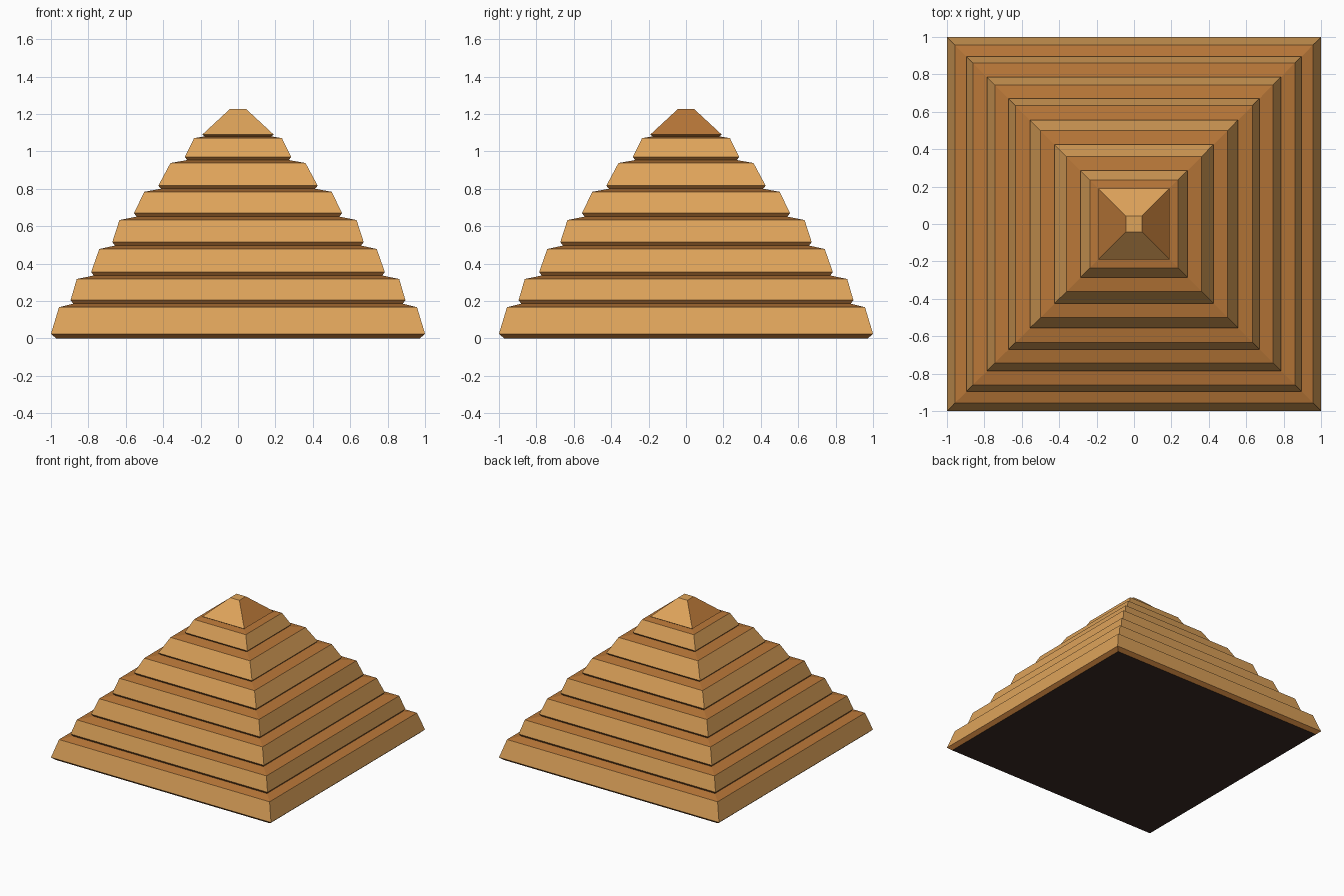
import bpy, bmesh

if "Cube" in bpy.data.objects:
    bpy.data.objects.remove(bpy.data.objects["Cube"])


def material(name, rgb):
    m = bpy.data.materials.new(name)
    lin = [(c / 255 / 12.92) if c < 11 else ((c / 255 + 0.055) / 1.055) ** 2.4 for c in rgb]
    m.diffuse_color = (*lin, 1)
    m.use_nodes = True
    m.node_tree.nodes["Principled BSDF"].inputs["Base Color"].default_value = m.diffuse_color
    return m


MATS = [material("light sandstone", (222, 163, 90)),
        material("orange sandstone", (184, 119, 56)),
        material("dark underside", (58, 43, 38))]
LIGHT, ORANGE, DARK = range(3)

# Each tier: rim z, rim half width, upper edge z, upper half width
TIERS = [(.025, 1.0, .167, .957), (.205, .895, .318, .862), (.355, .785, .478, .742),
         (.515, .672, .633, .634), (.670, .556, .784, .501), (.817, .426, .938, .361),
         (.970, .285, 1.071, .235), (1.090, .191, 1.228, .042)]

# Rings up the outside, with the colour of the band leading to each ring
rings = [(0, .972, None)]
for i, (rz, rw, tz, tw) in enumerate(TIERS):
    rings += [(rz, rw, ORANGE), (tz, tw, LIGHT)]
    if i < len(TIERS) - 1:
        nz, nw = TIERS[i + 1][:2]
        rings.append((tz + (nz - tz) * .5, nw - .014, ORANGE))  # sloped ledge

bm = bmesh.new()
loops = [[bm.verts.new((x * w, y * w, z)) for x, y in ((-1, -1), (1, -1), (1, 1), (-1, 1))]
         for z, w, _ in rings]
for k in range(1, len(loops)):
    a, b = loops[k - 1], loops[k]
    for s in range(4):
        t = (s + 1) % 4
        f = bm.faces.new((a[s], a[t], b[t], b[s]))
        f.material_index = rings[k][2]
        # Capstone has orange left and right sides
        if k == len(loops) - 1 and s % 2:
            f.material_index = ORANGE
# Base and flat tip
bm.faces.new(loops[0][::-1]).material_index = DARK
bm.faces.new(loops[-1]).material_index = LIGHT

me = bpy.data.meshes.new("stepped_pyramid")
bm.to_mesh(me)
bm.free()
for m in MATS:
    me.materials.append(m)
bpy.context.collection.objects.link(bpy.data.objects.new("stepped_pyramid", me))
